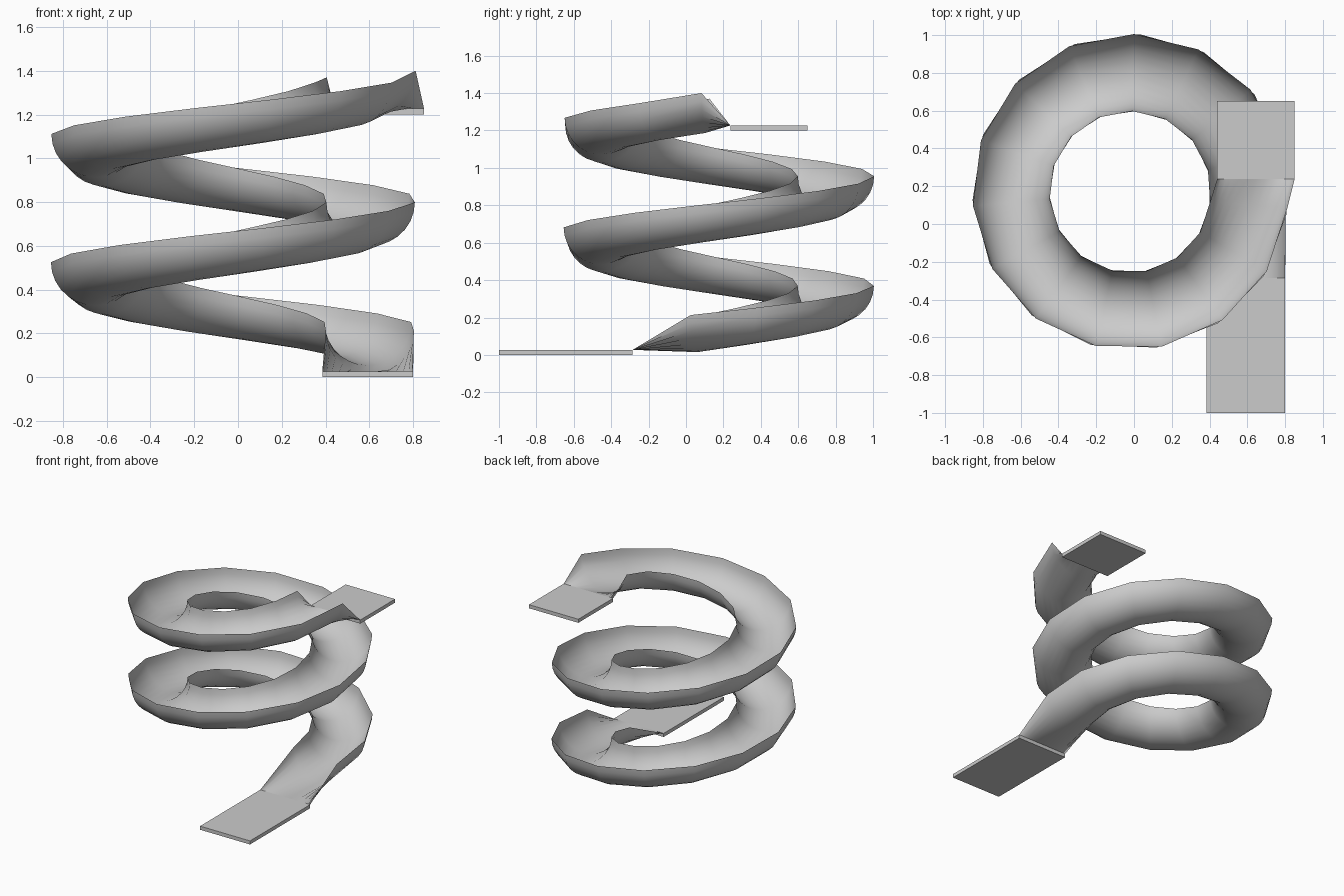
import bpy, bmesh
from math import cos, sin, pi, radians

if "Cube" in bpy.data.objects:
    bpy.data.objects.remove(bpy.data.objects["Cube"])

CX, CY = -0.02, 0.17      # helix axis
R, W = 0.632, 0.204       # path radius, trough radius
STEPS, SEG = 30, 14       # rings along the slide, sides across the trough
A0, A1 = -10, 714         # start and end angle in degrees
Z0, Z1 = 0.213, 1.385     # rim height at start and end


def trough_ring(i):
    t = i / STEPS
    a = radians(A0 + (A1 - A0) * t)
    z = Z0 + (Z1 - Z0) * t
    tilt = 0.015 if i == STEPS else 0
    ring = []
    for j in range(SEG + 1):
        p = pi * j / SEG
        r = R - W * cos(p)
        ring.append((CX + r * cos(a), CY + r * sin(a),
                     z - 0.198 * sin(p) - tilt * cos(p)))
    return ring


def flat_ring(x0, x1, y, z):
    return [(x0 + (x1 - x0) * (1 - cos(pi * j / SEG)) / 2, y, z)
            for j in range(SEG + 1)]


def loft(name, rings):
    bm = bmesh.new()
    rows = [[bm.verts.new(p) for p in ring] for ring in rings]
    for a, b in zip(rows, rows[1:]):
        for j in range(SEG):
            bm.faces.new((a[j], a[j + 1], b[j + 1], b[j]))
    bmesh.ops.recalc_face_normals(bm, faces=bm.faces)
    me = bpy.data.meshes.new(name)
    bm.to_mesh(me)
    bm.free()
    ob = bpy.data.objects.new(name, me)
    bpy.context.collection.objects.link(ob)
    bpy.ops.object.select_all(action='DESELECT')
    ob.select_set(True)
    bpy.context.view_layer.objects.active = ob
    bpy.ops.object.shade_smooth_by_angle(angle=radians(40))
    return ob


def slab(name, lo, hi):
    bpy.ops.mesh.primitive_cube_add(
        size=1, location=[(a + b) / 2 for a, b in zip(lo, hi)])
    ob = bpy.context.object
    ob.name = name
    ob.scale = [b - a for a, b in zip(lo, hi)]
    return ob


# Spiral trough, flattening into each landing
loft("spiral_trough",
     [flat_ring(0.385, 0.80, -0.285, 0.027)]
     + [trough_ring(i) for i in range(STEPS + 1)]
     + [flat_ring(0.44, 0.85, 0.237, 1.227)])

# Flat landings at the exit and the entry
slab("exit_landing", (0.385, -1.0, 0.0), (0.80, -0.285, 0.027))
slab("entry_landing", (0.44, 0.237, 1.20), (0.85, 0.65, 1.227))
